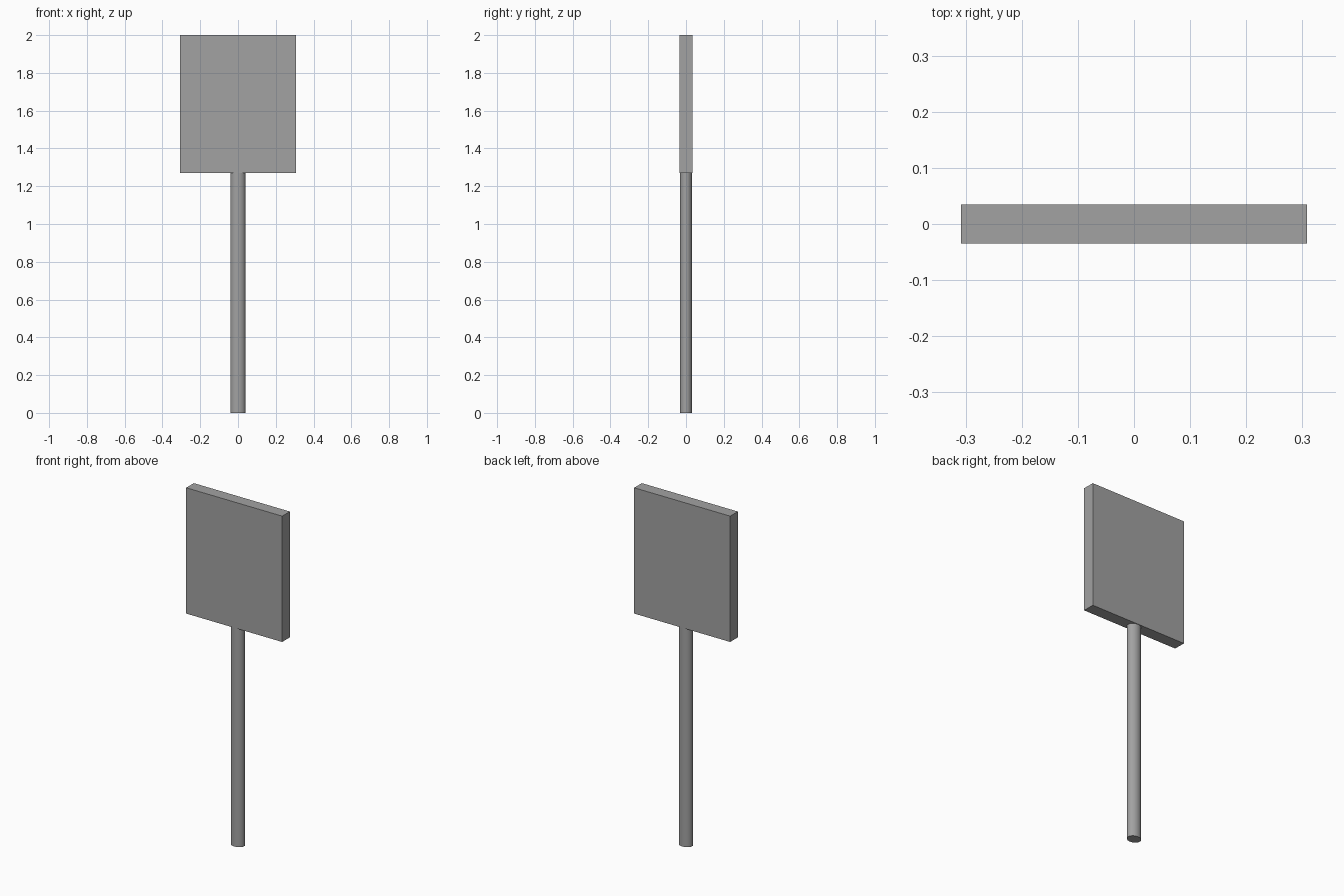
import bpy

default = bpy.data.objects.get("Cube")
if default:
    bpy.data.objects.remove(default, do_unlink=True)

# One plain grey for the whole sign
GREY = (0.36, 0.36, 0.36, 1.0)
grey = bpy.data.materials.new("plain grey")
grey.use_nodes = True
grey.diffuse_color = GREY
grey.node_tree.nodes["Principled BSDF"].inputs["Base Color"].default_value = GREY

PANEL_BOTTOM, TOP = 1.27, 2.0


def finish(name, scale):
    obj = bpy.context.object
    obj.name = obj.data.name = name
    obj.scale = scale
    bpy.ops.object.transform_apply(location=False, rotation=False, scale=True)
    obj.data.materials.append(grey)
    return obj


# Flat rectangular board
bpy.ops.mesh.primitive_cube_add(size=1, location=(0, 0, (PANEL_BOTTOM + TOP) / 2))
finish("sign_board", (0.616, 0.07, TOP - PANEL_BOTTOM))

# Slightly oval post
bpy.ops.mesh.primitive_cylinder_add(vertices=32, radius=1, depth=1,
                                    location=(0, 0, PANEL_BOTTOM / 2))
finish("sign_post", (0.04, 0.033, PANEL_BOTTOM))
bpy.ops.object.shade_smooth_by_angle()
